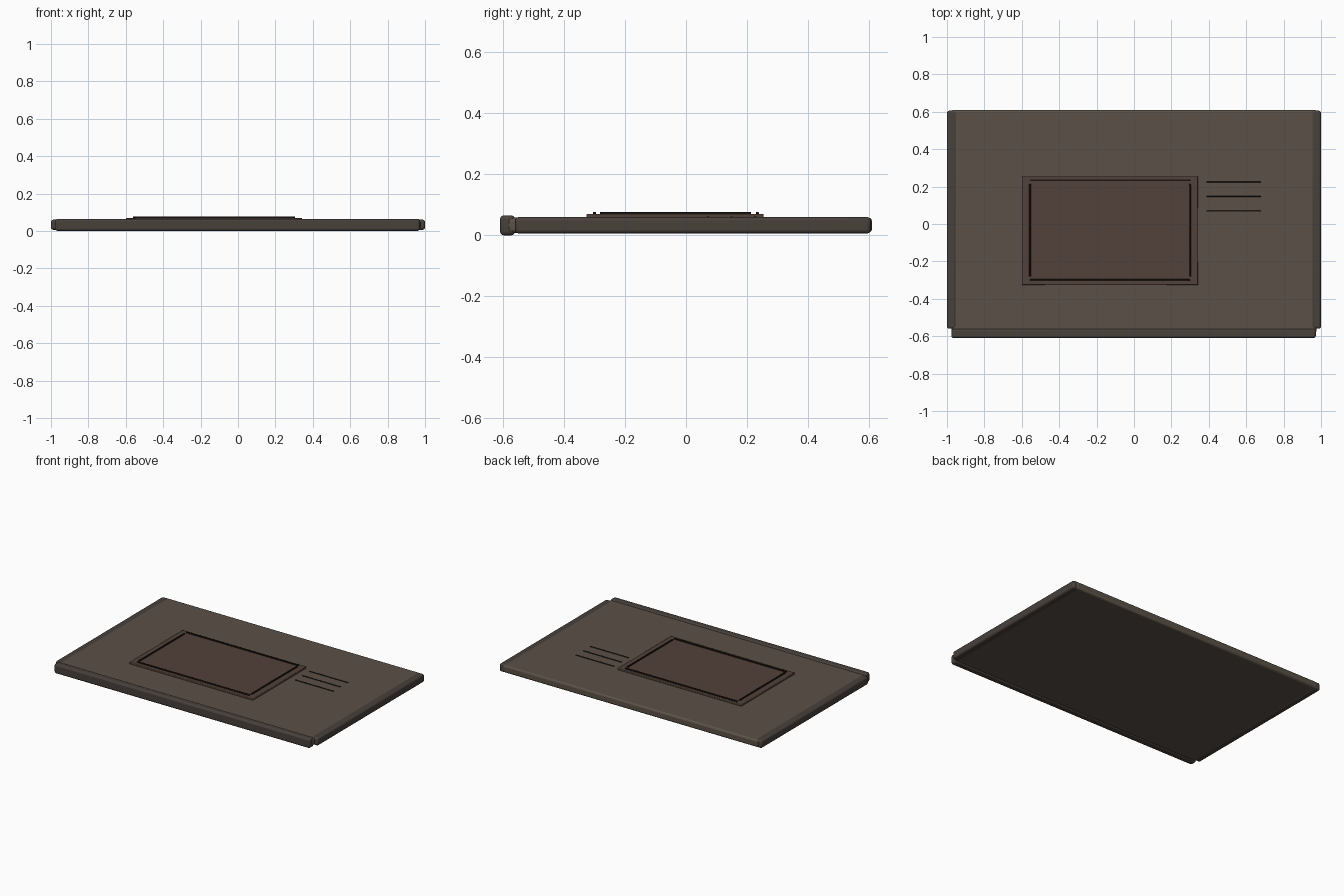
import bpy

if "Cube" in bpy.data.objects:
    bpy.data.objects.remove(bpy.data.objects["Cube"])


def mat(name, rgb):
    m = bpy.data.materials.new(name)
    m.diffuse_color = (*rgb, 1)
    m.use_nodes = True
    m.node_tree.nodes["Principled BSDF"].inputs["Base Color"].default_value = m.diffuse_color
    return m


BODY = mat("dark_brown", (0.105, 0.083, 0.063))
EDGE = mat("edge_brown", (0.065, 0.052, 0.044))
PATCH = mat("red_brown", (0.085, 0.052, 0.041))
LINE = mat("stitch_dark", (0.012, 0.008, 0.006))


def box(name, x, y, z, material, bevel=0.0, segments=3):
    """Rounded box from (min, max) extents on each axis."""
    ext = (x, y, z)
    bpy.ops.mesh.primitive_cube_add(size=1, location=[(a + b) / 2 for a, b in ext])
    o = bpy.context.object
    o.name = name
    o.scale = [b - a for a, b in ext]
    bpy.ops.object.transform_apply(location=False, rotation=False, scale=True)
    o.data.materials.append(material)
    if bevel:
        m = o.modifiers.new("round", "BEVEL")
        m.width = bevel
        m.segments = segments
        bpy.ops.object.shade_smooth_by_angle()
    return o


# Main slab
box("slab", (-0.975, 0.975), (-0.585, 0.61), (0.008, 0.058), BODY, 0.012)

# Rounded edge rails: two sides and a thicker front
for side, s in (("left", -1), ("right", 1)):
    box(side + "_rail", sorted((s * 0.95, s * 1.0)), (-0.56, 0.606),
        (0.006, 0.06), EDGE, 0.012)
box("front_rail", (-0.976, 0.972), (-0.61, -0.561), (0.0, 0.065), EDGE, 0.012)

# Raised patch
box("patch", (-0.60, 0.343), (-0.327, 0.255), (0.05, 0.07), PATCH, 0.004, 2)

# Dark border strips on the patch
for name, y in (("border_back", 0.234), ("border_front", -0.30)):
    box(name, (-0.556, 0.299), (y - 0.005, y + 0.005), (0.066, 0.0765), LINE, 0.002, 2)
for name, x in (("border_left", -0.556), ("border_right", 0.299)):
    box(name, (x - 0.005, x + 0.005), (-0.282, 0.213), (0.066, 0.0765), LINE, 0.002, 2)

# Three thin lines beside the patch
for i, y in enumerate((0.227, 0.149, 0.071)):
    box(f"side_line_{i + 1}", (0.387, 0.68), (y - 0.004, y + 0.004),
        (0.054, 0.0615), LINE, 0.0015, 2)
